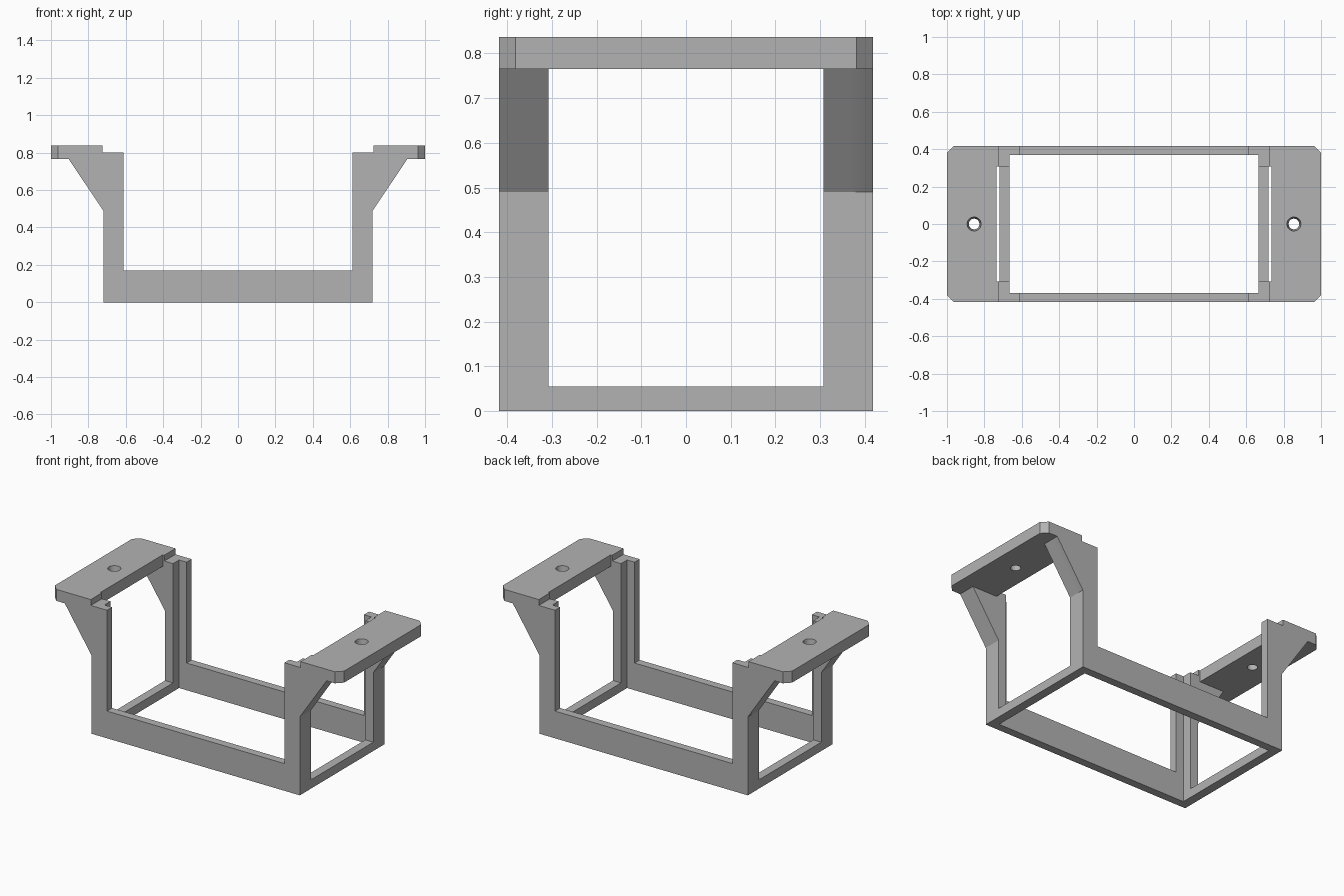
import bpy
import bmesh
from mathutils import Vector

if "Cube" in bpy.data.objects:
    bpy.data.objects.remove(bpy.data.objects["Cube"])

grey = bpy.data.materials.new("plain_grey")
grey.diffuse_color = (0.45, 0.45, 0.45, 1)
grey.use_nodes = True
grey.node_tree.nodes["Principled BSDF"].inputs["Base Color"].default_value = grey.diffuse_color


def prism(name, outline, axis, lo, hi):
    """Extrude a 2D outline along y (outline in x, z) or z (outline in x, y)."""
    bm = bmesh.new()
    if axis == "y":
        verts = [bm.verts.new((a, lo, b)) for a, b in outline]
        step = Vector((0, hi - lo, 0))
    else:
        verts = [bm.verts.new((a, b, lo)) for a, b in outline]
        step = Vector((0, 0, hi - lo))
    face = bm.faces.new(verts)
    ext = bmesh.ops.extrude_face_region(bm, geom=[face])
    moved = [g for g in ext["geom"] if isinstance(g, bmesh.types.BMVert)]
    bmesh.ops.translate(bm, verts=moved, vec=step)
    bmesh.ops.recalc_face_normals(bm, faces=bm.faces)
    return finish(name, bm)


def finish(name, bm):
    mesh = bpy.data.meshes.new(name)
    bm.to_mesh(mesh)
    bm.free()
    mesh.materials.append(grey)
    obj = bpy.data.objects.new(name, mesh)
    bpy.context.collection.objects.link(obj)
    return obj


def combine(target, other, operation):
    mod = target.modifiers.new("combine", "BOOLEAN")
    mod.operation = operation
    mod.solver = "EXACT"
    mod.object = other
    bpy.context.view_layer.objects.active = target
    bpy.ops.object.modifier_apply(modifier=mod.name)
    bpy.data.objects.remove(other)


def rect(x0, y0, x1, y1):
    return [(x0, y0), (x1, y0), (x1, y1), (x0, y1)]


# U-shaped front and back walls
half = [(0.72, 0), (0.72, 0.49), (0.905, 0.765), (0.725, 0.765),
        (0.725, 0.80), (0.613, 0.80), (0.613, 0.17)]
wall = half + [(-x, z) for x, z in reversed(half)]
frame = prism("bracket_frame", wall, "y", -0.418, -0.368)
parts = [prism("back_wall", wall, "y", 0.368, 0.418)]

for s in (-1, 1):
    # Low cross bar at each end
    parts.append(prism("end_bar", rect(s * 0.665, -0.4, s * 0.72, 0.4), "z", 0, 0.055))

    # Corner posts with sloped gussets under the flange
    post = [(0.665, 0), (0.72, 0), (0.72, 0.49), (0.905, 0.765),
            (0.725, 0.765), (0.725, 0.80), (0.665, 0.80)]
    for y0, y1 in ((-0.418, -0.308), (0.308, 0.418)):
        parts.append(prism("post", [(s * x, z) for x, z in post], "y", y0, y1))

    # Mounting flange with chamfered outer corners and relieved inner edge
    edge = [(0.735, 0.308), (0.725, 0.308), (0.725, 0.418), (0.963, 0.418), (1.0, 0.381)]
    edge += [(x, -y) for x, y in reversed(edge)]
    flange = prism("flange", [(s * x, y) for x, y in edge], "z", 0.765, 0.837)

    # Tapered screw hole
    bm = bmesh.new()
    bmesh.ops.create_cone(bm, cap_ends=True, segments=32, radius1=0.026,
                          radius2=0.040, depth=0.112)
    bmesh.ops.translate(bm, verts=bm.verts, vec=(s * 0.855, 0, 0.801))
    combine(flange, finish("hole_cutter", bm), "DIFFERENCE")
    parts.append(flange)

for part in parts:
    combine(frame, part, "UNION")

frame.select_set(True)
bpy.context.view_layer.objects.active = frame
bpy.ops.object.shade_smooth_by_angle()
